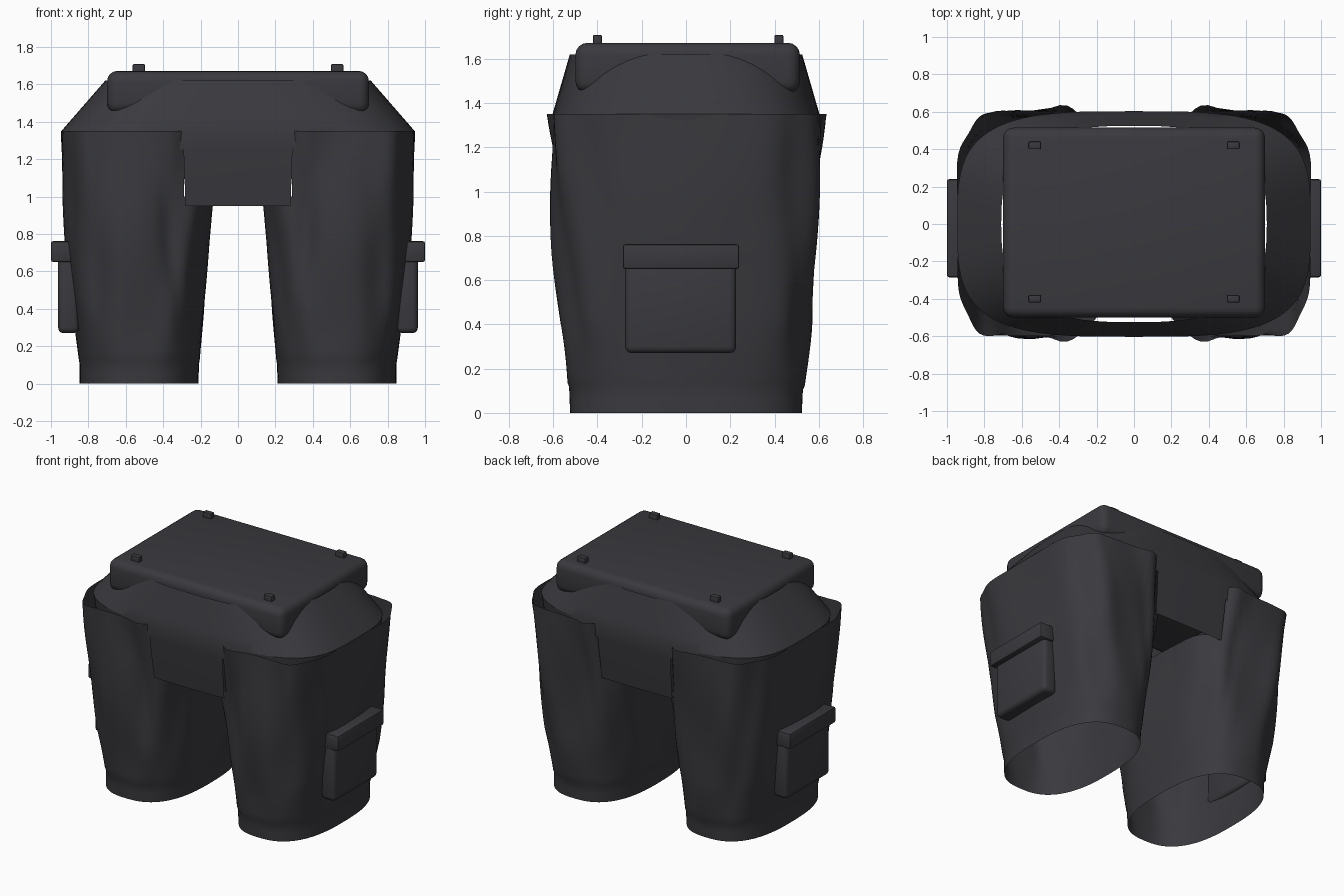
import bpy, bmesh
from math import sin, cos, pi, exp

cube = bpy.data.objects.get("Cube")
if cube:
    bpy.data.objects.remove(cube)

mat = bpy.data.materials.new("charcoal cloth")
mat.use_nodes = True
colour = (0.042, 0.042, 0.049, 1)
mat.diffuse_color = colour
shader = mat.node_tree.nodes["Principled BSDF"]
shader.inputs["Base Color"].default_value = colour
shader.inputs["Roughness"].default_value = 0.8


def finish(name, bm, angle=0.7):
    bm.normal_update()
    mesh = bpy.data.meshes.new(name)
    bm.to_mesh(mesh)
    bm.free()
    ob = bpy.data.objects.new(name, mesh)
    bpy.context.collection.objects.link(ob)
    mesh.materials.append(mat)
    bpy.ops.object.select_all(action='DESELECT')
    ob.select_set(True)
    bpy.context.view_layer.objects.active = ob
    bpy.ops.object.shade_smooth_by_angle(angle=angle)
    return ob


def power(v, n):
    return (1 if v >= 0 else -1) * abs(v) ** (2 / n)


def lerp_table(table, z):
    for a, b in zip(table, table[1:]):
        if z <= b[0]:
            t = (z - a[0]) / (b[0] - a[0])
            return [p + (q - p) * t for p, q in zip(a, b)][1:]
    return table[-1][1:]


def shell(rings, segs, point, keep):
    """Open tube of rings; keep(angle, ring index) decides which faces exist."""
    bm = bmesh.new()
    grid = [[bm.verts.new(point(z, 2 * pi * i / segs)) for i in range(segs)] for z in rings]
    for r in range(len(rings) - 1):
        for i in range(segs):
            if keep(2 * pi * (i + 0.5) / segs, r):
                j = (i + 1) % segs
                bm.faces.new((grid[r][i], grid[r][j], grid[r + 1][j], grid[r + 1][i]))
    bmesh.ops.delete(bm, geom=[v for v in bm.verts if not v.link_faces], context='VERTS')
    return bm


def box(name, x, y, z, bevel, segs=3):
    bm = bmesh.new()
    bmesh.ops.create_cube(bm, size=1)
    for v in bm.verts:
        v.co = [lo + (hi - lo) * (c + 0.5) for c, (lo, hi) in zip(v.co, (x, y, z))]
    bmesh.ops.bevel(bm, geom=bm.edges[:], offset=bevel, segments=segs, affect='EDGES', profile=0.5)
    return finish(name, bm)


# Trouser legs: height, inner x, outer x, half depth, squareness
LEG = [(0, 0.21, 0.85, 0.53, 2.6), (0.12, 0.205, 0.85, 0.535, 2.6),
       (0.4, 0.18, 0.885, 0.565, 2.8), (0.75, 0.155, 0.92, 0.59, 3.0),
       (1.0, 0.13, 0.935, 0.605, 3.2), (1.35, 0.13, 0.95, 0.625, 3.5)]
LEG_RINGS = [0, 0.06, 0.11, 0.13] + [0.13 + 0.87 * k / 18 for k in range(1, 19)] \
    + [1 + 0.35 * k / 7 for k in range(1, 8)]


def leg_point(side):
    def point(z, a):
        inner, outer, depth, n = lerp_table(LEG, z)
        # Slanted folds fade out at the cuff
        fade = min(1, max(0, (z - 0.12) / 0.3))
        fold = 0.011 * sin(9 * a + 3.5 * z) + 0.007 * sin(5 * a - 6 * z + 1)
        crease = 0.02 * exp(-((cos(a) + 0.35 - 0.5 * (z - 0.7)) / 0.12) ** 2)
        grow = 1 + fade * (fold - crease * abs(sin(a))) / 0.5
        if z < 0.12:
            grow -= 0.012
        x = (inner + outer) / 2 + (outer - inner) / 2 * power(cos(a), n) * (1 + (grow - 1) * 0.6)
        y = depth * power(sin(a), n) * grow
        if 0.1 < z < 0.14:
            z += 0.007 * sin(11 * a)
        return (side * x, y, z)
    return point


for side, label in ((1, "left"), (-1, "right")):
    # The inner wall stops at the crotch
    bm = shell(LEG_RINGS, 80, leg_point(side),
               lambda a, r: LEG_RINGS[r] < 0.98 or cos(a) > -0.47)
    if side < 0:
        bmesh.ops.reverse_faces(bm, faces=bm.faces[:])
    finish(label + "_trouser_leg", bm)

    # Cargo pocket with overhanging flap
    def span(a, b):
        return sorted((side * a, side * b))
    box(label + "_pocket_pouch", span(0.85, 0.962), (-0.275, 0.227), (0.27, 0.70), 0.03)
    box(label + "_pocket_flap", span(0.875, 1.0), (-0.285, 0.24), (0.65, 0.762), 0.012, 2)

# Hip shell: height, half width, half depth, squareness
HIP = [(0.95, 0.90, 0.56, 3.5), (1.15, 0.92, 0.585, 3.5),
       (1.35, 0.945, 0.603, 3.5), (1.62, 0.71, 0.525, 2.8)]
HIP_RINGS = [0.95, 1.05, 1.15, 1.25, 1.35, 1.42, 1.485, 1.55, 1.62]


def hip_point(z, a):
    width, depth, n = lerp_table(HIP, z)
    return (width * power(cos(a), n), depth * power(sin(a), n), z)


# Below the waist only the front and back panels remain
bm = shell(HIP_RINGS, 96, hip_point,
           lambda a, r: HIP_RINGS[r] >= 1.24 or abs(cos(a)) < 0.16)
finish("hip_shell", bm, 0.45)

# Waist block with four locating pegs
box("waist_block", (-0.70, 0.70), (-0.50, 0.515), (1.445, 1.672), 0.055, 4)
for x in (-0.53, 0.53):
    for y in (-0.40, 0.42):
        box("waist_peg", (x - 0.033, x + 0.033), (y - 0.02, y + 0.02), (1.65, 1.708), 0.006, 2)
